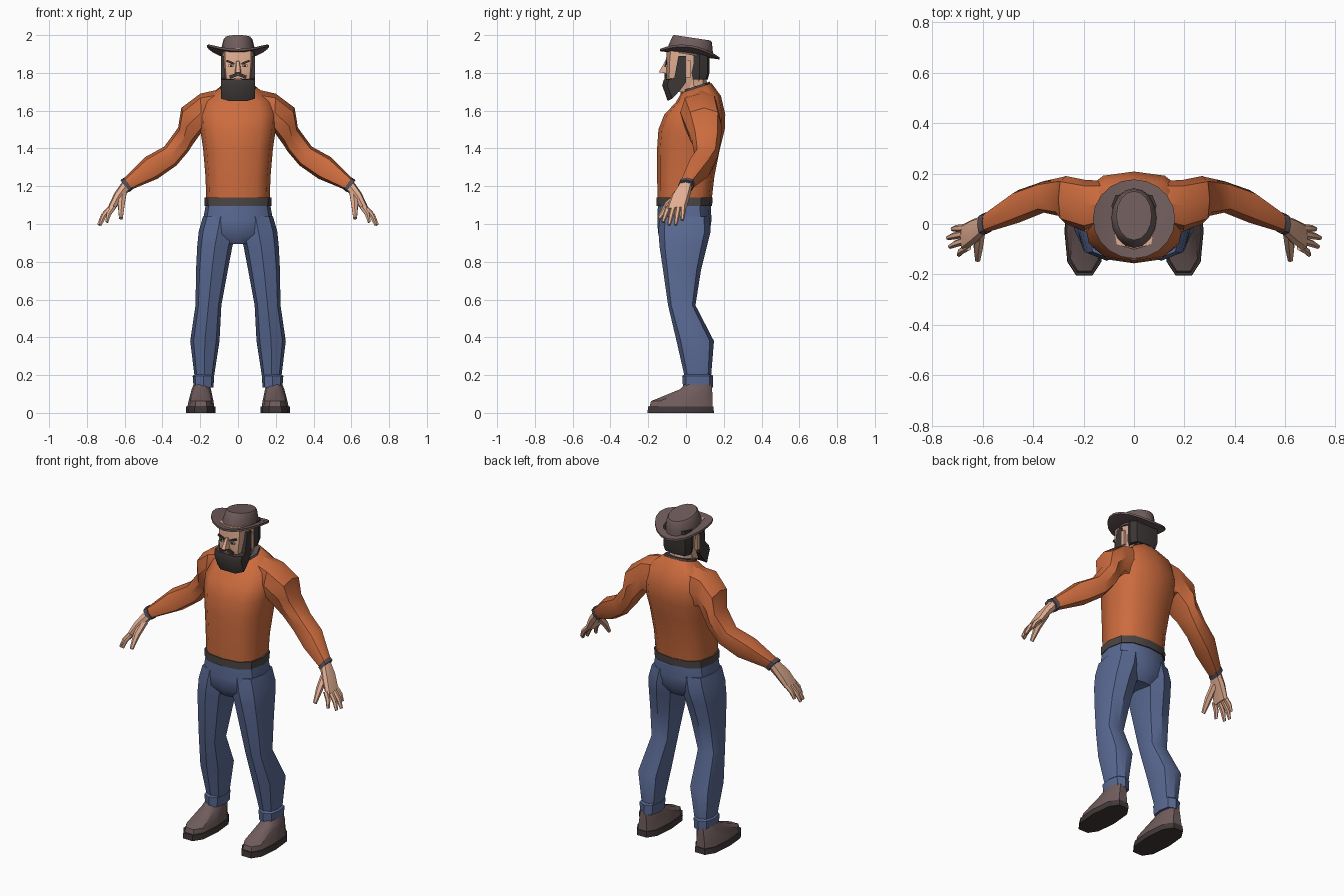
import bpy, bmesh, math
from mathutils import Vector as V

if "Cube" in bpy.data.objects:
    bpy.data.objects.remove(bpy.data.objects["Cube"])


def mat(name, r, g, b):
    m = bpy.data.materials.new(name)
    m.diffuse_color = [(c / 255 / 12.92 if c < 11 else ((c / 255 + .055) / 1.055) ** 2.4)
                       for c in (r, g, b)] + [1]
    m.use_nodes = True
    m.node_tree.nodes["Principled BSDF"].inputs["Base Color"].default_value = m.diffuse_color
    return m


ORANGE = mat("orange_cloth", 205, 108, 62)
DENIM = mat("blue_denim", 90, 106, 148)
BROWN = mat("brown_leather", 112, 92, 92)
DARK = mat("dark_hair", 60, 55, 54)
SOLE = mat("dark_sole", 66, 56, 56)
SKIN = mat("skin", 226, 174, 146)
TRIM = mat("grey_trim", 88, 78, 84)
BELT = mat("belt_grey", 76, 70, 68)
WHITE = mat("eye_white", 225, 220, 205)
LIP = mat("lip", 165, 105, 90)


def finish(name, bm, material, mirror=False, angle=35):
    bmesh.ops.recalc_face_normals(bm, faces=bm.faces)
    me = bpy.data.meshes.new(name)
    bm.to_mesh(me)
    bm.free()
    me.materials.append(material)
    me.shade_smooth()
    me.set_sharp_from_angle(angle=math.radians(angle))
    ob = bpy.data.objects.new(name, me)
    bpy.context.collection.objects.link(ob)
    if mirror:
        ob.modifiers.new("mirror", 'MIRROR').use_mirror_merge = False
    return ob


def skin_rings(bm, rings):
    """Bridge lists of points into a closed tube with end caps."""
    vs = [[bm.verts.new(p) for p in r] for r in rings]
    n = len(vs[0])
    for a, b in zip(vs, vs[1:]):
        for i in range(n):
            j = (i + 1) % n
            bm.faces.new((a[i], a[j], b[j], b[i]))
    bm.faces.new(vs[0])
    bm.faces.new(vs[-1])


def oval(c, u, v, n=8, p=.75, off=0):
    f = lambda t: math.copysign(abs(t) ** p, t) if abs(t) > 1e-6 else 0
    return [V(c) + V(u) * f(math.cos(a)) + V(v) * f(math.sin(a))
            for a in ((i + off) * 2 * math.pi / n for i in range(n))]


def loft(name, rings, material, mirror=False, angle=35, **k):
    bm = bmesh.new()
    skin_rings(bm, [oval(*r, **k) for r in rings])
    return finish(name, bm, material, mirror, angle)


def flat(z, x0, x1, y0, y1, tilt=0):
    """Level ring given by its extents; tilt is the z slope along y."""
    hy = (y1 - y0) / 2
    return ((x0 + x1) / 2, (y0 + y1) / 2, z), ((x1 - x0) / 2, 0, 0), (0, hy, tilt * hy)


def sym(z, hw, y0, y1, tilt=0):
    return flat(z, -hw, hw, y0, y1, tilt)


def sleeve(top, bot, y0, y1):
    t, b = V((top[0], 0, top[1])), V((bot[0], 0, bot[1]))
    return (t + b) / 2 + V((0, (y0 + y1) / 2, 0)), (t - b) / 2, (0, (y1 - y0) / 2, 0)


def tube(bm, pts, radii, n=6):
    d = (V(pts[-1]) - V(pts[0])).normalized()
    u = d.cross(V((0, 1, 0))).normalized()
    w = d.cross(u)
    skin_rings(bm, [oval(p, u * r, w * r, n, 1, .5) for p, r in zip(pts, radii)])


def plate(name, x, y, z, sx, sy, sz, material, roll=0, mirror=True):
    bm = bmesh.new()
    bmesh.ops.create_cube(bm, size=1)
    for v in bm.verts:
        a, c = v.co.x * sx, v.co.z * sz
        v.co = (x + a * math.cos(roll) - c * math.sin(roll), y + v.co.y * sy,
                z + a * math.sin(roll) + c * math.cos(roll))
    return finish(name, bm, material, mirror)


# Sweater body, collar and belt
loft("torso", [sym(1.12, .168, -.15, .135), sym(1.25, .172, -.153, .15),
               sym(1.40, .185, -.153, .18), sym(1.50, .20, -.146, .205),
               sym(1.58, .205, -.115, .208), sym(1.66, .18, -.055, .185, .15),
               sym(1.72, .095, -.025, .135, .32)], ORANGE, n=12, angle=45)
loft("collar", [sym(1.70, .10, -.03, .137, .32), sym(1.73, .092, -.025, .13, .32)], TRIM, n=10, p=.9)
loft("belt", [sym(1.095, .176, -.155, .138), sym(1.14, .177, -.156, .141)], BELT, n=12)

# Sleeves and wrist bands
loft("sleeve", [sleeve((.09, 1.715), (.10, 1.46), .0, .17),
                sleeve((.20, 1.69), (.19, 1.49), -.03, .175),
                sleeve((.30, 1.615), (.24, 1.42), .0, .19),
                sleeve((.317, 1.51), (.262, 1.385), .03, .185),
                sleeve((.39, 1.41), (.325, 1.31), .045, .17),
                sleeve((.49, 1.355), (.425, 1.24), .005, .135),
                sleeve((.61, 1.235), (.57, 1.18), -.035, .04)], ORANGE, mirror=True)
loft("wrist_band", [sleeve((.603, 1.246), (.558, 1.182), -.038, .048),
                    sleeve((.622, 1.233), (.577, 1.168), -.043, .041)], TRIM, mirror=True)

# Hands
loft("palm", [((.588, 0, 1.208), (.02, 0, .022), (0, .034, 0)),
              ((.632, -.028, 1.15), (.022, 0, .014), (0, .05, 0)),
              ((.672, -.052, 1.08), (.017, 0, .009), (0, .054, .004))], SKIN, mirror=True)
bm = bmesh.new()
for base, tip in (((.658, -.092, 1.09), (.695, -.122, 1.01)), ((.672, -.067, 1.085), (.73, -.09, .995)),
                  ((.677, -.04, 1.085), (.738, -.055, .995)), ((.672, -.015, 1.09), (.72, -.02, 1.02))):
    mid = (V(base) + V(tip)) / 2 + V((.007, 0, .004))
    tube(bm, [base, mid, tip], [.015, .014, .009])
tube(bm, [(.61, -.03, 1.16), (.618, -.095, 1.10), (.62, -.143, 1.03)], [.022, .02, .011])
finish("fingers", bm, SKIN, True)

# Trousers with turned-up cuffs
loft("hips", [sym(1.12, .168, -.148, .13), sym(1.02, .185, -.152, .135),
              sym(.95, .185, -.148, .125), sym(.895, .10, -.11, .09)], DENIM, n=12)
loft("trouser_leg", [flat(1.04, .0, .185, -.14, .125), flat(.96, .008, .208, -.146, .13),
                     flat(.88, .03, .216, -.14, .11), flat(.76, .053, .222, -.122, .08),
                     flat(.57, .088, .225, -.095, .05), flat(.38, .098, .253, -.05, .148),
                     flat(.16, .132, .226, .0, .13)], DENIM, mirror=True)
loft("trouser_cuff", [flat(.135, .13, .235, -.016, .142), flat(.195, .126, .24, -.02, .144),
                      flat(.203, .135, .23, -.01, .135)], DENIM, mirror=True)

# Shoes
loft("shoe_sole", [flat(0, .118, .276, -.21, .154), flat(.035, .12, .274, -.208, .153)],
     SOLE, mirror=True, n=10)
loft("shoe_upper", [flat(.03, .125, .268, -.2, .148), flat(.062, .13, .262, -.192, .146),
                    flat(.125, .143, .245, -.035, .142), flat(.15, .15, .235, -.01, .138)],
     BROWN, mirror=True, n=10)

# Neck and head
loft("neck", [sym(1.66, .072, -.03, .12), sym(1.80, .065, -.03, .105)], SKIN, p=1)
loft("head", [sym(1.70, .06, -.09, .06), sym(1.77, .076, -.108, .09),
              sym(1.85, .084, -.108, .11), sym(1.93, .084, -.10, .11)], SKIN, p=.6)
loft("hair", [sym(1.765, .08, .022, .115), sym(1.80, .09, .02, .124),
              sym(1.92, .09, .018, .124)], DARK, p=.6)
plate("ear", .084, .011, 1.82, .014, .024, .09, SKIN)

# Beard with sideburns: side profile repeated across x, narrower at the front
bm = bmesh.new()
PROFILE = [(-.04, 1.89), (.0, 1.89), (.0, 1.75), (-.03, 1.71), (-.098, 1.652),
           (-.126, 1.735), (-.117, 1.765), (-.062, 1.772)]
skin_rings(bm, [[(x, y + (.026 if y < -.08 and abs(x) > .06 else 0),
                  z + (.012 if z < 1.7 and abs(x) > .06 else 0)) for y, z in PROFILE]
                for x in (-.091, -.05, .05, .091)])
finish("beard", bm, DARK)

# Face details
bm = bmesh.new()
skin_rings(bm, [[(-.018, -.10, 1.797), (.018, -.10, 1.797), (.012, -.144, 1.803), (-.012, -.144, 1.803)],
                [(-.009, -.10, 1.865), (.009, -.10, 1.865), (.007, -.112, 1.86), (-.007, -.112, 1.86)]])
finish("nose", bm, SKIN)
plate("moustache", .023, -.109, 1.785, .045, .009, .017, DARK, roll=-.35)
plate("lips", 0, -.109, 1.769, .04, .008, .01, LIP, mirror=False)
plate("eye", .037, -.105, 1.838, .026, .009, .013, WHITE)
plate("pupil", .036, -.108, 1.838, .012, .009, .013, DARK)
plate("eyebrow", .04, -.105, 1.856, .046, .009, .011, DARK, roll=.4)

# Hat: curled brim sloping to the back, and a tapered crown
bm = bmesh.new()
rings = []
for k, dz in ((.5, 0), (1, 0), (1, .012), (.5, .012)):
    ring = []
    for i in range(20):
        a = i * math.pi / 10
        x, y = .163 * k * math.cos(a), .157 * k * math.sin(a)
        ring.append((x, y + .02, 1.893 + dz + 1.6 * x * x - .14 * y))
    rings.append(ring)
skin_rings(bm, rings)
finish("hat_brim", bm, BROWN)
loft("hat_crown", [sym(1.895, .092, -.098, .142, -.15), sym(1.93, .088, -.092, .142, -.15),
                   sym(1.977, .077, -.072, .137, -.15), sym(1.986, .07, -.064, .13, -.15)],
     BROWN, n=16, p=1)
